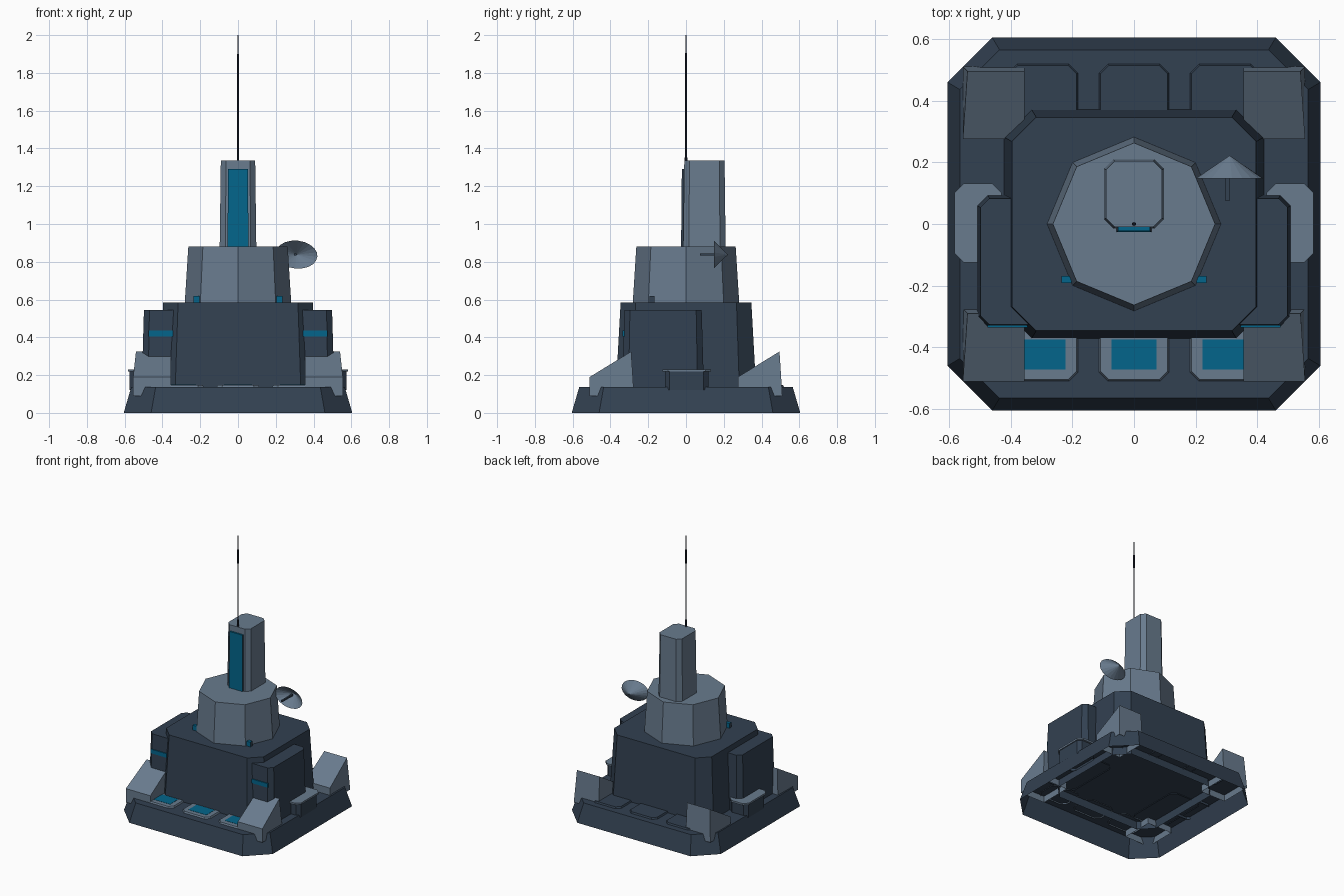
import bpy, bmesh, math
from mathutils import Matrix

if "Cube" in bpy.data.objects:
    bpy.data.objects.remove(bpy.data.objects["Cube"])


def material(name, rgb):
    m = bpy.data.materials.new(name)
    m.diffuse_color = (*rgb, 1)
    m.use_nodes = True
    m.node_tree.nodes["Principled BSDF"].inputs["Base Color"].default_value = m.diffuse_color
    return m


DARK = material("dark slate", (0.032, 0.052, 0.082))
GREY = material("steel grey", (0.14, 0.198, 0.27))
CYAN = material("cyan glass", (0.001, 0.13, 0.26))
NAVY = material("mast navy", (0.012, 0.016, 0.03))


def finish(bm, name, mat):
    bmesh.ops.recalc_face_normals(bm, faces=bm.faces)
    me = bpy.data.meshes.new(name)
    bm.to_mesh(me)
    bm.free()
    me.materials.append(mat)
    ob = bpy.data.objects.new(name, me)
    bpy.context.collection.objects.link(ob)
    return ob


def chamfered(x0, x1, y0, y1, c):
    """Outline of a rectangle with cut corners."""
    if c <= 0:
        return [(x0, y0), (x1, y0), (x1, y1), (x0, y1)]
    return [(x0 + c, y0), (x1 - c, y0), (x1, y0 + c), (x1, y1 - c),
            (x1 - c, y1), (x0 + c, y1), (x0, y1 - c), (x0, y0 + c)]


def block(name, mat, x, y, z, c=0.0, taper=0.0, bottom=True):
    """Cut-corner block whose top is drawn in by taper; bottom may be open."""
    bm = bmesh.new()
    low = [bm.verts.new((*p, z[0])) for p in chamfered(*x, *y, c)]
    t = taper
    high = [bm.verts.new((*p, z[1])) for p in
            chamfered(x[0] + t, x[1] - t, y[0] + t, y[1] - t, c - t * 0.4 if c else 0)]
    n = len(low)
    for i in range(n):
        j = (i + 1) % n
        bm.faces.new((low[i], low[j], high[j], high[i]))
    bm.faces.new(high)
    if bottom:
        bm.faces.new(low[::-1])
    ob = finish(bm, name, mat)
    if not bottom and ob.data.polygons[n].normal.z < 0:
        ob.data.flip_normals()
    return ob


def dark_sides(ob):
    """Glass with dark frame faces to left and right."""
    ob.data.materials.append(DARK)
    for p in ob.data.polygons:
        p.material_index = int(abs(p.normal.x) > .7)


def cone(name, mat, r0, r1, z0, z1, n):
    bm = bmesh.new()
    bmesh.ops.create_cone(bm, cap_ends=True, segments=n, radius1=r0, radius2=r1,
                          depth=z1 - z0, matrix=Matrix.Translation((0, 0, (z0 + z1) / 2)))
    return finish(bm, name, mat)


def span(s, a, b):
    """Range a..b mirrored to side s."""
    return tuple(sorted((s * a, s * b)))


# Plinth and main body, both open underneath
block("plinth", DARK, (-.605, .605), (-.605, .605), (0, .137), .145, .04, bottom=False)
block("main_body", DARK, (-.424, .424), (-.374, .374), (.08, .585), .09, .028, bottom=False)

# Side modules with light strips, side lockers and lamps
for s, side in ((-1, "left"), (1, "right")):
    block(side + "_module", DARK, span(s, .26, .51), (-.338, .095), (.13, .545), .034, .012, False)
    block(side + "_light_strip", CYAN, span(s, .345, .475), (-.336, -.31), (.405, .435))
    block(side + "_locker", DARK, span(s, .43, .575), (-.112, .118), (.12, .218), .025, 0, False)
    block(side + "_locker_lid", GREY, span(s, .43, .582), (-.125, .132), (.218, .231), .03)
    dark_sides(block(side + "_lamp", CYAN, span(s, .203, .235), (-.192, -.168), (.58, .62)))

# Deck pads: glazed at the front, plain at the back
for i, x in enumerate((-.295, 0, .295)):
    px = (x - .116, x + .116)
    block(f"front_pad_{i}", GREY, px, (-.513, -.33), (.13, .148), .03, .008, False)
    block(f"front_pad_window_{i}", CYAN, (x - .073, x + .073), (-.472, -.375), (.145, .1495))
    block(f"back_pad_{i}", DARK, px, (.33, .522), (.13, .148), .03, .008, False)

# Sloped corner buttresses, all rising toward the back
for s, side in ((-1, "left"), (1, "right")):
    for y0, end in ((-.51, "front"), (.275, "back")):
        y1 = y0 + .235
        ob = block(f"{end}_{side}_buttress", GREY, span(s, .355, .555), (y0, y1),
                   (.09, .325), bottom=False)
        for v in ob.data.vertices:
            if v.co.z > .2:
                if v.co.y < y0 + .1:
                    v.co.z = .19
                else:
                    v.co.y -= .015
                    if abs(v.co.x) > .5:
                        v.co.x -= s * .015

# Eight-sided drum and upper tower
cone("drum", GREY, .282, .263, .58, .88, 8)
block("upper_tower", GREY, (-.097, .097), (-.015, .21), (.875, 1.335), .03, .006)
dark_sides(block("tower_window", CYAN, (-.056, .056), (-.026, .01), (.88, 1.292), 0, .004))

# Mast
cone("mast_socket", NAVY, .007, .006, 1.33, 1.385, 6)
cone("mast", NAVY, .005, .005, 1.38, 1.8, 6)
cone("mast_sleeve", NAVY, .0065, .0065, 1.8, 1.9, 6)
cone("mast_tip", NAVY, .004, .0035, 1.9, 2.0, 6)

# Dish: open oval cone facing forward, with feed rod
turn = Matrix.Translation((.31, .147, .838)) @ Matrix.Rotation(math.radians(6), 4, 'Y') \
    @ Matrix.Diagonal((.111, 1, .074, 1)) @ Matrix.Rotation(math.radians(-90), 4, 'X')
bm = bmesh.new()
bmesh.ops.create_cone(bm, cap_ends=False, segments=20, radius1=1, radius2=0, depth=.075,
                      matrix=turn @ Matrix.Translation((0, 0, .0375)))
bmesh.ops.remove_doubles(bm, verts=bm.verts, dist=1e-5)
finish(bm, "dish", GREY)
block("dish_feed", DARK, (.297, .309), (.075, .2), (.832, .844))
